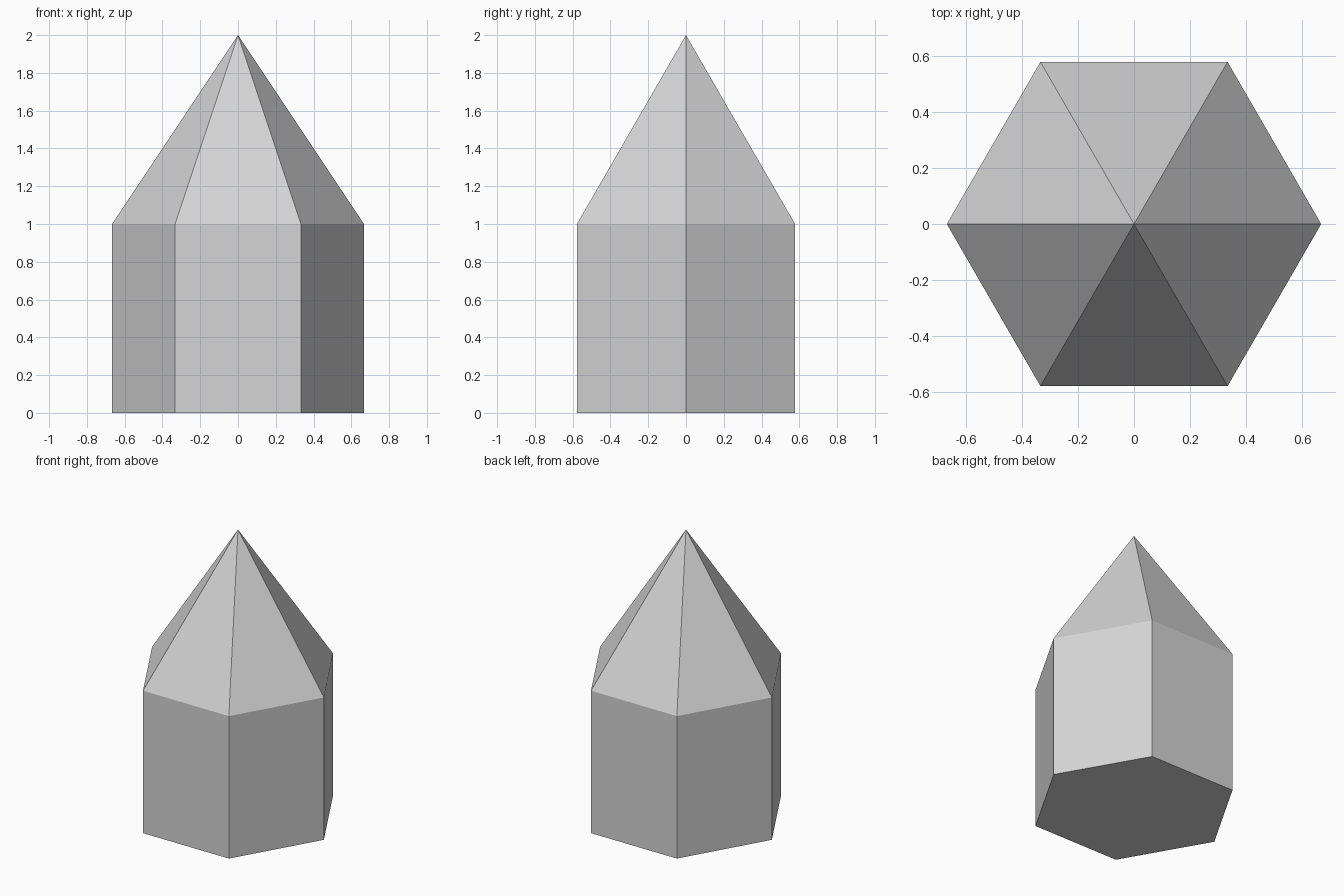
import bpy
import bmesh
from math import cos, sin, pi

cube = bpy.data.objects.get("Cube")
if cube:
    bpy.data.objects.remove(cube, do_unlink=True)

SIDES, RADIUS, SHOULDER, TIP = 6, 0.667, 1.0, 2.0

grey = bpy.data.materials.new("light_grey")
grey.use_nodes = True
colour = (0.66, 0.66, 0.66, 1)
grey.diffuse_color = colour
grey.node_tree.nodes["Principled BSDF"].inputs["Base Color"].default_value = colour

# Hexagonal column with corners on the x axis, closed by a pointed tip
bm = bmesh.new()


def ring(z):
    angles = [2 * pi * i / SIDES for i in range(SIDES)]
    return [bm.verts.new((RADIUS * cos(a), RADIUS * sin(a), z)) for a in angles]


base, shoulder = ring(0), ring(SHOULDER)
tip = bm.verts.new((0, 0, TIP))
bm.faces.new(base[::-1])
for i in range(SIDES):
    j = (i + 1) % SIDES
    bm.faces.new((base[i], base[j], shoulder[j], shoulder[i]))
    bm.faces.new((shoulder[i], shoulder[j], tip))

mesh = bpy.data.meshes.new("pointed_hexagonal_column")
bm.to_mesh(mesh)
bm.free()
mesh.materials.append(grey)
column = bpy.data.objects.new("pointed_hexagonal_column", mesh)
bpy.context.collection.objects.link(column)
